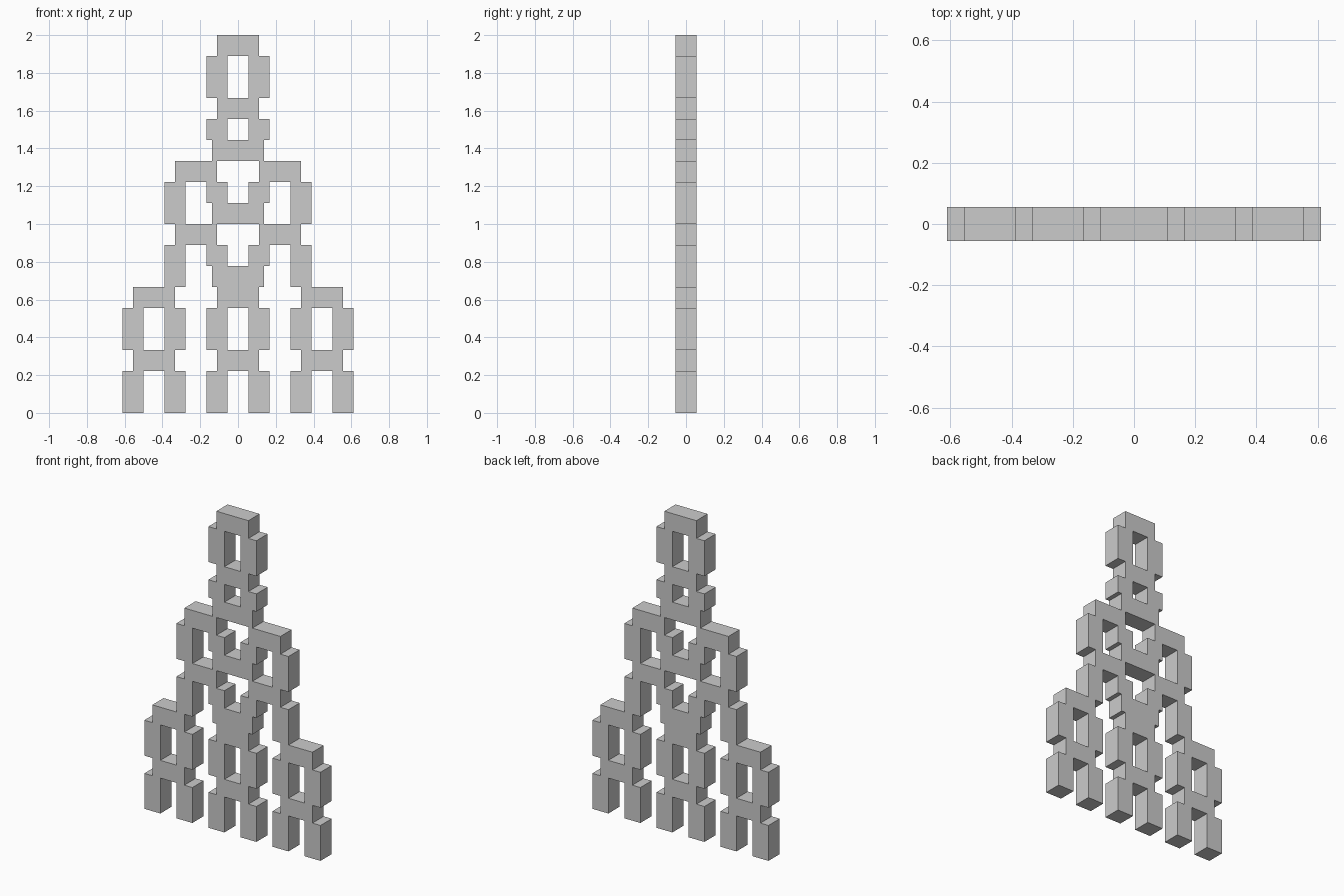
import bpy

if "Cube" in bpy.data.objects:
    bpy.data.objects.remove(bpy.data.objects["Cube"])

U = 2 / 18          # one block height; the tower is 18 courses tall


def block(name, x, row, width):
    bpy.ops.mesh.primitive_cube_add(size=1, location=(x * U, 0, (row + 0.5) * U))
    ob = bpy.context.object
    ob.name = name
    ob.scale = (width * U, U, U)
    bpy.ops.object.transform_apply(location=False, rotation=False, scale=True)


def course(name, rows, centres, width):
    """Lay the same blocks on each row, mirrored across x = 0."""
    for row in rows:
        for c in centres:
            for x in ([0] if c == 0 else [-c, c]):
                block(name, x, row, width)


# Lower tier: three pairs of double-block pillars, bridged twice
course("base_pillar_block", (0, 1, 3, 4), (1, 3, 5), 1)
course("base_lintel", (2, 5), (0, 4), 2)

# Middle tier: outer and inner pillars with long central beams
course("middle_outer_block", (6, 7, 9, 10), (3,), 1)
course("middle_inner_block", (7, 10), (1,), 1)
course("middle_lintel", (8, 11), (2,), 2)
course("long_beam", (6, 9, 12), (0,), 2.5)

# Top tier: one narrow pillar pair with two caps
course("top_pillar_block", (13, 15, 16), (1,), 1)
course("top_lintel", (14, 17), (0,), 2)
